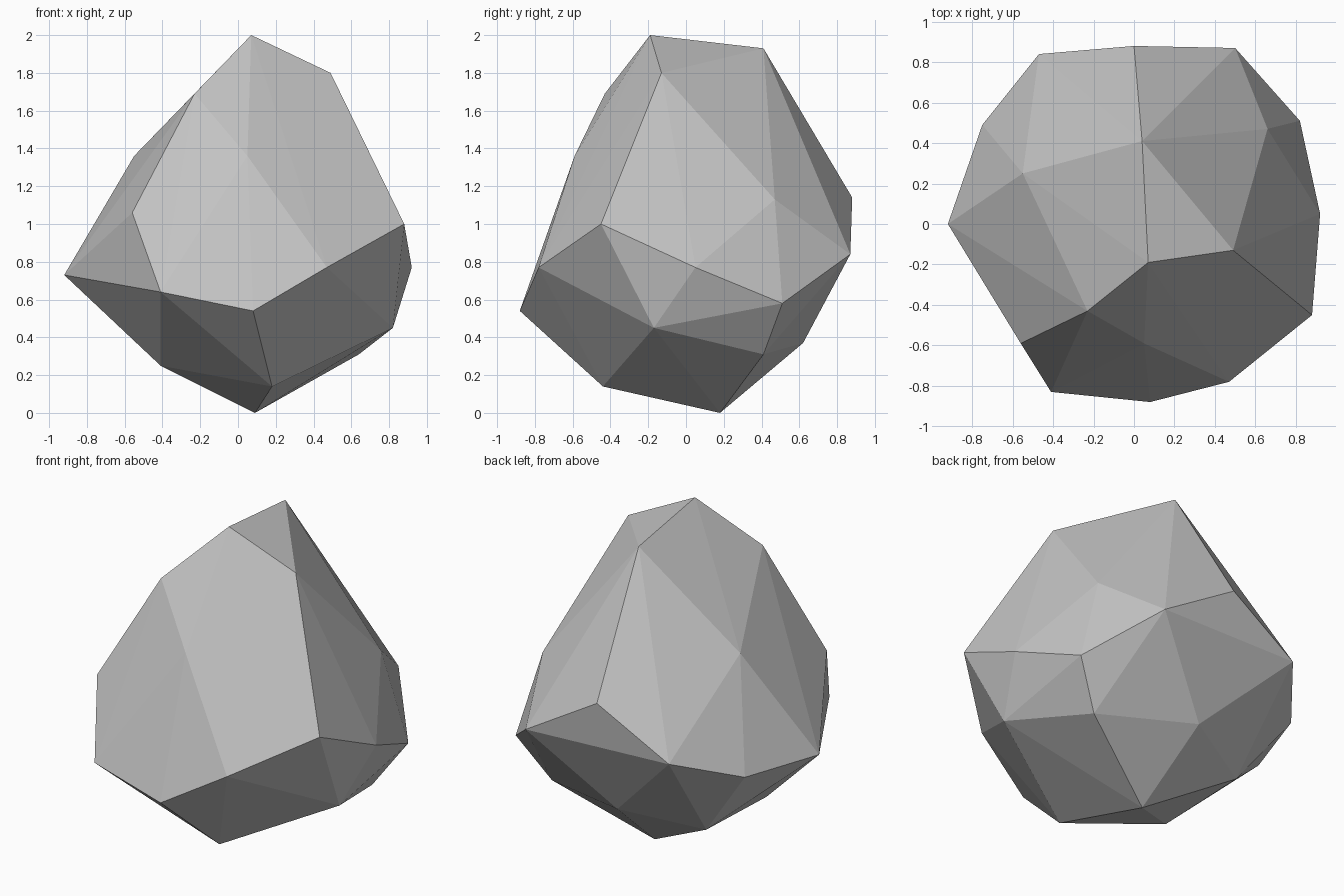
import bpy
import bmesh
from mathutils import Vector

default_cube = bpy.data.objects.get("Cube")
if default_cube:
    bpy.data.objects.remove(default_cube, do_unlink=True)


def make_material(name, colour):
    material = bpy.data.materials.new(name)
    material.use_nodes = True
    material.diffuse_color = colour
    shader = next(n for n in material.node_tree.nodes if n.type == "BSDF_PRINCIPLED")
    shader.inputs["Base Color"].default_value = colour
    shader.inputs["Roughness"].default_value = 0.9
    return material


def make_faceted_stone(name, corners, material):
    """Wrap the corner points (in hundredths of a unit) in a flat-faced shell."""
    bm = bmesh.new()
    for corner in corners:
        bm.verts.new(Vector(corner) / 100)
    hull = bmesh.ops.convex_hull(bm, input=bm.verts, use_existing_faces=False)
    unused = {g for g in hull["geom_interior"] + hull["geom_unused"]
              if isinstance(g, bmesh.types.BMVert)}
    bmesh.ops.delete(bm, geom=list(unused), context="VERTS")
    bmesh.ops.recalc_face_normals(bm, faces=bm.faces)
    for face in bm.faces:
        face.smooth = False
    mesh = bpy.data.meshes.new(name)
    bm.to_mesh(mesh)
    bm.free()
    mesh.materials.append(material)
    stone = bpy.data.objects.new(name, mesh)
    bpy.context.collection.objects.link(stone)
    return stone


# Peak and sloping crown
crown = [(7, -19, 200), (49, -13, 180), (4, 41, 193), (-23, -43, 169)]

# Shoulders below the crown
shoulders = [(-55, 25, 136), (-56, -59, 106), (5, -59, 136),
             (88, -45, 100), (66, 47, 113), (0, 88, 114)]

# Widest band, going round from the front
girdle = [(8, -88, 54), (47, -78, 77), (92, 5, 77), (82, 51, 58),
          (50, 87, 84), (-47, 84, 87), (-75, 49, 73), (-92, 0, 73),
          (-41, -83, 64)]

# Tapering underside and the point it rests on
underside = [(82, -17, 45), (64, 41, 31), (4, 62, 37), (-42, 40, 28),
             (-41, -21, 25), (18, -44, 14), (9, 18, 0)]

stone_grey = make_material("stone grey", (0.55, 0.55, 0.55, 1))
make_faceted_stone("boulder", crown + shoulders + girdle + underside, stone_grey)
